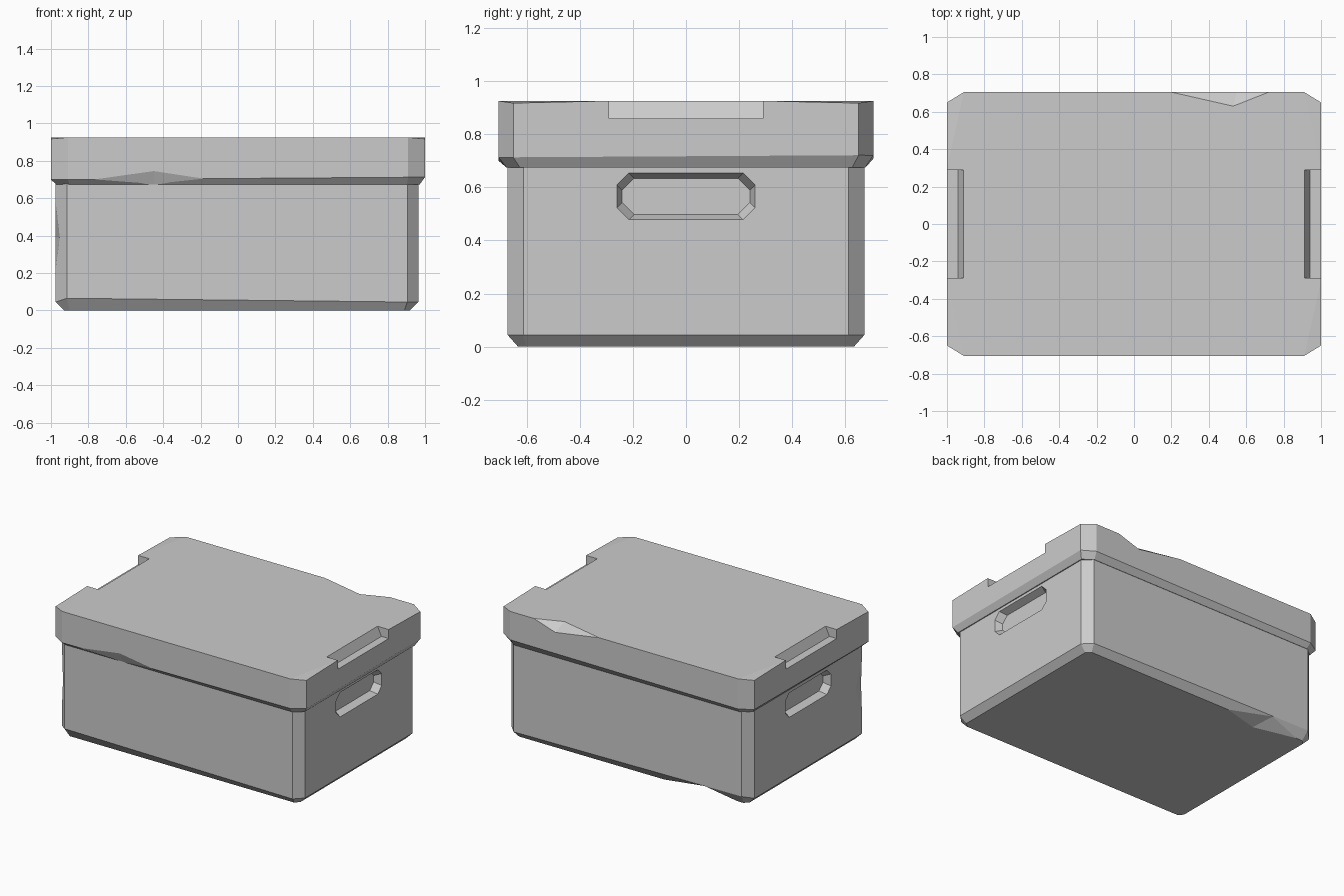
import bpy, bmesh
from mathutils import Vector

cube = bpy.data.objects.get("Cube")
if cube:
    bpy.data.objects.remove(cube, do_unlink=True)

grey = bpy.data.materials.new("plain grey")
grey.use_nodes = True
COLOUR = (0.6, 0.6, 0.6, 1)
grey.diffuse_color = COLOUR
grey.node_tree.nodes["Principled BSDF"].inputs["Base Color"].default_value = COLOUR


def finish(bm, name):
    bmesh.ops.recalc_face_normals(bm, faces=bm.faces[:])
    mesh = bpy.data.meshes.new(name)
    bm.to_mesh(mesh)
    bm.free()
    mesh.materials.append(grey)
    obj = bpy.data.objects.new(name, mesh)
    bpy.context.collection.objects.link(obj)
    return obj


def outline(x, y, cut_x, cut_y):
    """Rectangle with cut corners, counter-clockwise."""
    pts = []
    for sx, sy in ((1, -1), (1, 1), (-1, 1), (-1, -1)):
        pair = [(sx * (x - cut_x), sy * y), (sx * x, sy * (y - cut_y))]
        pts += pair if sx * sy < 0 else pair[::-1]
    return pts


def loft(name, rings, shift=0):
    """Join rings of 3D points into a closed solid."""
    bm = bmesh.new()
    rows = [[bm.verts.new((x + shift, y, z)) for x, y, z in r] for r in rings]
    n = len(rows[0])
    for a, b in zip(rows, rows[1:]):
        for i in range(n):
            j = (i + 1) % n
            bm.faces.new((a[i], a[j], b[j], b[i]))
    bm.faces.new(rows[0][::-1])
    bm.faces.new(rows[-1])
    return finish(bm, name)


def carve(target, points):
    """Remove the convex hull of the points from the target."""
    bm = bmesh.new()
    for p in points:
        bm.verts.new(p)
    bmesh.ops.convex_hull(bm, input=bm.verts[:])
    cutter = finish(bm, "cutter")
    cutter.hide_render = True
    mod = target.modifiers.new("carve", 'BOOLEAN')
    mod.operation = 'DIFFERENCE'
    mod.solver = 'EXACT'
    mod.object = cutter
    bpy.context.view_layer.objects.active = target
    bpy.ops.object.modifier_apply(modifier=mod.name)
    bpy.data.objects.remove(cutter, do_unlink=True)


def chip(target, a, b, p, q, out):
    """Chip the edge a-b back to p and q on the two faces beside it."""
    apex = (Vector(a) + Vector(b)) / 2 + Vector(out) * 0.1
    carve(target, [a, b, p, q, apex])


# Box body with an uneven bevel round its base
def base_height(x, y):
    if abs(x) > 0.93:
        return 0.045
    return 0.065 if x < 0 else 0.045


side = outline(0.97, 0.672, 0.06, 0.06)
body = loft("box_body", [
    [(x, y, 0) for x, y in outline(0.925, 0.632, 0.03, 0.03)],
    [(x, y, base_height(x, y)) for x, y in side],
    [(x, y, 0.70) for x, y in side]], -0.005)

# Handle recesses in both ends
for s in (1, -1):
    pts = []
    for x, grow in ((1.0, 0.012), (0.92, -0.02)):
        for y, z in outline(0.26 + grow, 0.088 + grow, 0.045, 0.045):
            pts.append((s * x - 0.005, y, z + 0.566))
    carve(body, pts)

# Worn spots on the body edges
chip(body, (-0.27, 0.632, 0), (-0.85, 0.632, 0),
     (-0.54, 0.56, 0), (-0.62, 0.672, 0.062), (0, 1, -1))
chip(body, (-0.975, -0.612, 0.58), (-0.975, -0.612, 0.22),
     (-0.953, -0.634, 0.39), (-0.975, -0.54, 0.39), (-1, -0.5, 0))

# Lid with a bevelled lower rim
rim = outline(1.0, 0.705, 0.09, 0.055)
lid = loft("lid", [
    [(x, y, 0.674) for x, y in outline(0.972, 0.675, 0.07, 0.05)],
    [(x, y, 0.71 + 0.007 * x + 0.006 * y) for x, y in rim],
    [(x, y, 0.925) for x, y in rim]])

for s in (1, -1):
    # Notch for the fingers, with a sloping inner wall
    carve(lid, [(s * x, y, z) for y in (-0.29, 0.29)
                for x, z in ((1.1, 0.86), (0.942, 0.86), (1.1, 1.0), (0.875, 1.0))])
    # Slightly lowered corners
    for t in (1, -1):
        carve(lid, [(s, t * 0.3, 0.925), (s * 0.91, t * 0.705, 0.925),
                    (s, t * 0.65, 0.917), (s * 1.04, t * 0.75, 0.96)])

# Worn spots on the lid edges
chip(lid, (-0.77, -0.705, 0.70), (-0.18, -0.705, 0.704),
     (-0.45, -0.705, 0.745), (-0.45, -0.672, 0.672), (0, -1, -0.3))
chip(lid, (0.2, 0.705, 0.925), (0.72, 0.705, 0.925),
     (0.53, 0.63, 0.925), (0.55, 0.705, 0.87), (0, 1, 1))
